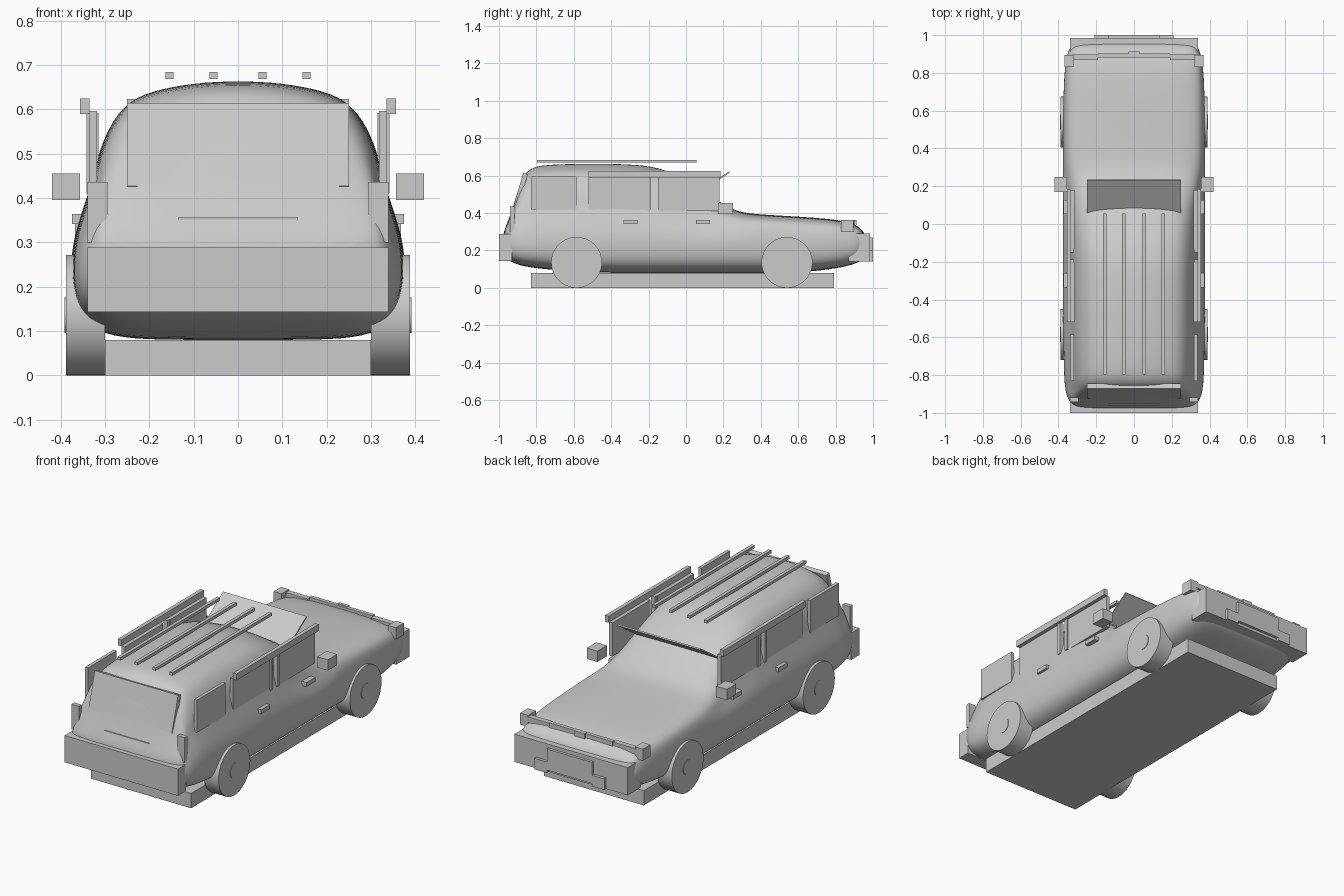
import bpy, bmesh, math
from mathutils import Matrix, Vector

old = bpy.data.objects.get("Cube")
if old:
    bpy.data.objects.remove(old, do_unlink=True)

grey = bpy.data.materials.new("plain grey")
grey.use_nodes = True
COLOUR = (0.6, 0.6, 0.6, 1)
grey.diffuse_color = COLOUR
grey.node_tree.nodes["Principled BSDF"].inputs["Base Color"].default_value = COLOUR


def add_object(name, bm):
    bmesh.ops.recalc_face_normals(bm, faces=bm.faces)
    mesh = bpy.data.meshes.new(name)
    bm.to_mesh(mesh)
    bm.free()
    mesh.materials.append(grey)
    obj = bpy.data.objects.new(name, mesh)
    bpy.context.scene.collection.objects.link(obj)
    return obj


def box(name, xs, ys, zs, tilt=0):
    """Box between pairs of limits, tilted about its own x axis."""
    low, high = (Vector(p) for p in zip(xs, ys, zs))
    bm = bmesh.new()
    matrix = (Matrix.Translation((low + high) / 2) @ Matrix.Rotation(tilt, 4, "X")
              @ Matrix.Diagonal((*(high - low), 1)))
    bmesh.ops.create_cube(bm, size=1, matrix=matrix)
    return add_object(name, bm)


def pair(name, xs, ys, zs):
    """The same box on the left (+x) and the right."""
    box("left_" + name, xs, ys, zs)
    box("right_" + name, (-xs[1], -xs[0]), ys, zs)


def smooth(obj):
    bpy.ops.object.select_all(action="DESELECT")
    obj.select_set(True)
    bpy.context.view_layer.objects.active = obj
    bpy.ops.object.shade_smooth_by_angle(angle=math.radians(40))


# Half cross-sections: lower shell, then hood-like and cabin-like upper shells
LOWER = [(0, 0), (.4, 0), (.7, .02), (.88, .16), (.96, .4), (.99, .7), (1, 1)]
HOOD = [(.99, .3), (.97, .58), (.92, .77), (.82, .88), (.67, .94), (.5, .97), (.26, .99), (0, 1)]
CABIN = [(.98, .19), (.88, .43), (.84, .6), (.77, .76), (.67, .88), (.53, .945), (.26, .99), (0, 1)]

# Stations along the body: y, half width, bottom, top, cabin amount
STATIONS = [
    (-.98, .29, .18, .29, 0), (-.955, .335, .15, .35, 0), (-.925, .35, .135, .43, .3),
    (-.9, .36, .125, .52, .7), (-.87, .365, .117, .6, 1), (-.83, .37, .11, .642, 1),
    (-.76, .373, .1, .661, 1), (-.5, .378, .08, .666, 1), (-.25, .378, .08, .662, 1),
    (-.12, .378, .08, .637, 1), (0, .378, .08, .582, 1), (.1, .378, .08, .515, .9),
    (.2, .378, .08, .446, .6), (.27, .378, .08, .41, .25), (.36, .378, .08, .394, 0),
    (.6, .376, .08, .382, 0), (.78, .372, .1, .368, 0), (.88, .36, .12, .352, 0),
    (.93, .345, .14, .325, 0), (.965, .31, .17, .28, 0)]


def body_ring(bm, y, width, bottom, top, cabin):
    middle = bottom + (top - bottom) * .5 if top < .3 else .24
    half = [(x * width, bottom + t * (middle - bottom)) for x, t in LOWER]
    for (hx, ht), (cx, ct) in zip(HOOD, CABIN):
        x, t = hx + (cx - hx) * cabin, ht + (ct - ht) * cabin
        half.append((x * width, middle + t * (top - middle)))
    ring = half + [(-x, z) for x, z in half[-2:0:-1]]
    return [bm.verts.new((x, y, z)) for x, z in ring]


# Lofted body shell
bm = bmesh.new()
rings = [body_ring(bm, *s) for s in STATIONS]
for a, b in zip(rings, rings[1:]):
    for i in range(len(a)):
        j = (i + 1) % len(a)
        bm.faces.new((a[i], a[j], b[j], b[i]))
bm.faces.new(rings[0])
bm.faces.new(rings[-1])
body = add_object("body", bm)
body.modifiers.new("rounding", "SUBSURF").levels = 2
body.modifiers["rounding"].render_levels = 2
for face in body.data.polygons:
    face.use_smooth = True

# Underbody and bumpers
box("underbody", (-.3, .3), (-.83, .79), (0, .08))
box("tail_bumper", (-.34, .34), (-1, -.93), (.143, .288))
box("nose_bumper", (-.34, .34), (.87, .985), (.14, .29))
box("grille_plate", (-.135, .135), (.98, 1), (.155, .27))
pair("fog_lamp", (.135, .21), (.98, 1), (.14, .2))

# Wheels with slightly raised hubs
for side, s in (("left", 1), ("right", -1)):
    for end, y in (("tail", -.585), ("nose", .54)):
        for part, radius, inner, outer in (("wheel", .136, .3, .388), ("hub", .04, .38, .391)):
            bm = bmesh.new()
            matrix = (Matrix.Translation((s * (inner + outer) / 2, y, .136))
                      @ Matrix.Rotation(math.pi / 2, 4, "Y"))
            bmesh.ops.create_cone(bm, cap_ends=True, segments=48, radius1=radius,
                                  radius2=radius, depth=outer - inner, matrix=matrix)
            smooth(add_object(f"{side}_{end}_{part}", bm))

# Side windows, pillars and the trim above them
pair("rear_door_window", (.315, .335), (-.52, -.207), (.41, .592))
pair("front_door_window", (.315, .335), (-.13, .18), (.41, .592))
pair("quarter_window", (.318, .336), (-.83, -.585), (.42, .596))
for i, y in enumerate((-.207, -.15)):
    pair(f"pillar_{i + 1}", (.318, .342), (y, y + .02), (.41, .592))
pair("window_trim", (.335, .356), (-.52, .185), (.59, .625))

# Windscreen and tailgate glass
box("windscreen", (-.25, .25), (.04, .25), (.557, .565), math.radians(34))
box("tailgate_glass", (-.25, .25), (-.898, -.872), (.42, .615), math.radians(-16))
box("tailgate_handle", (-.135, .135), (-.957, -.94), (.351, .356))

# Door handles and mirrors
for name, y in (("rear", -.335), ("front", .053)):
    pair(name + "_door_handle", (.345, .374), (y, y + .075), (.341, .364))
pair("mirror", (.356, .42), (.17, .25), (.396, .455))

# Lamps and trim along the nose and tail
pair("tail_lamp", (.295, .34), (-.942, -.918), (.3, .436))
pair("corner_lamp", (.32, .368), (.83, .895), (.3, .363))
pair("hood_trim", (.19, .33), (.868, .897), (.325, .355))
box("hood_center_trim", (-.19, .19), (.882, .903), (.33, .36))
box("hood_latch", (-.03, .03), (.895, .912), (.335, .363))

# Roof rails
for i, x in enumerate((.055, .155)):
    pair(f"roof_rail_{i + 1}", (x - .009, x + .009), (-.797, .055), (.669, .685))
